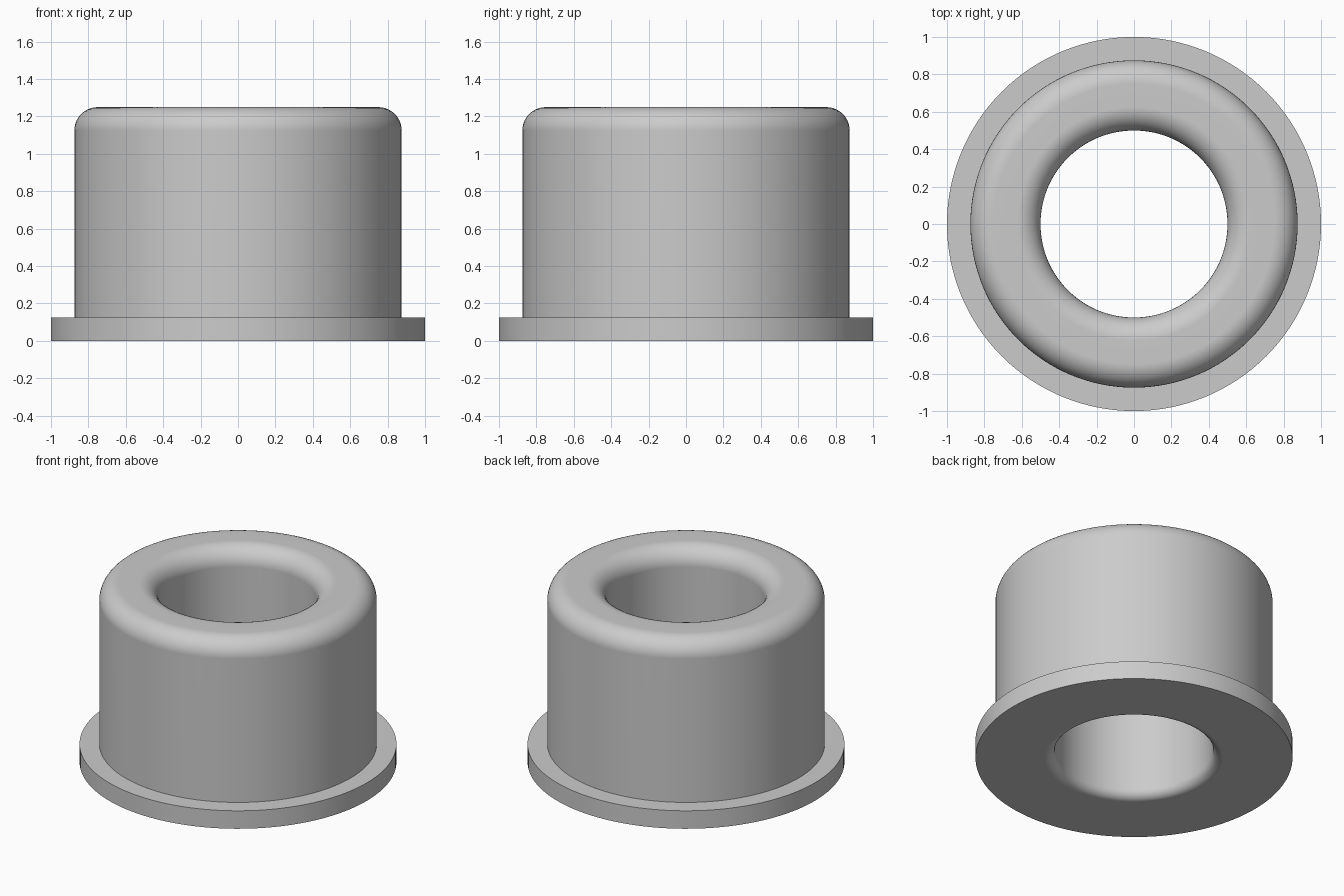
import bpy
import bmesh
from math import cos, sin, pi, radians

SEGMENTS = 128
FILLET_STEPS = 10

cube = bpy.data.objects.get("Cube")
if cube:
    bpy.data.objects.remove(cube, do_unlink=True)


def fillet(r, z, radius, start, end):
    """Arc of (radius, height) points around a centre, angles in degrees."""
    points = []
    for i in range(FILLET_STEPS + 1):
        a = radians(start + (end - start) * i / FILLET_STEPS)
        points.append((r + radius * cos(a), z + radius * sin(a)))
    return points


# Main dimensions
bore, body, flange = 0.5, 0.875, 1.0
height, flange_height = 1.25, 0.125
top_round, bottom_round = 0.125, 0.0625

# Closed cross-section: flange, outer wall, rounded top, bore, rounded bottom lip
profile = [(flange, 0), (flange, flange_height), (body, flange_height)]
profile += fillet(body - top_round, height - top_round, top_round, 0, 90)
profile += fillet(bore + top_round, height - top_round, top_round, 90, 180)
profile += fillet(bore + bottom_round, bottom_round, bottom_round, 180, 270)

# Revolve the section around the z axis
bm = bmesh.new()
rings = []
for s in range(SEGMENTS):
    a = 2 * pi * s / SEGMENTS
    rings.append([bm.verts.new((r * cos(a), r * sin(a), z)) for r, z in profile])
count = len(profile)
for s in range(SEGMENTS):
    here, after = rings[s], rings[(s + 1) % SEGMENTS]
    for i in range(count):
        j = (i + 1) % count
        bm.faces.new((here[i], after[i], after[j], here[j]))
bmesh.ops.recalc_face_normals(bm, faces=bm.faces)

mesh = bpy.data.meshes.new("flanged_bushing")
bm.to_mesh(mesh)
bm.free()
bushing = bpy.data.objects.new("flanged_bushing", mesh)
bpy.context.collection.objects.link(bushing)

# Plain grey material
grey = bpy.data.materials.new("light_grey")
grey.use_nodes = True
colour = (0.6, 0.6, 0.6, 1)
grey.diffuse_color = colour
grey.node_tree.nodes["Principled BSDF"].inputs["Base Color"].default_value = colour
mesh.materials.append(grey)

# Smooth shading with crisp flange edges and clean flat areas
bpy.ops.object.select_all(action="DESELECT")
bushing.select_set(True)
bpy.context.view_layer.objects.active = bushing
bpy.ops.object.shade_smooth_by_angle(angle=radians(30))
weighted = bushing.modifiers.new("weighted_normals", "WEIGHTED_NORMAL")
weighted.keep_sharp = True
